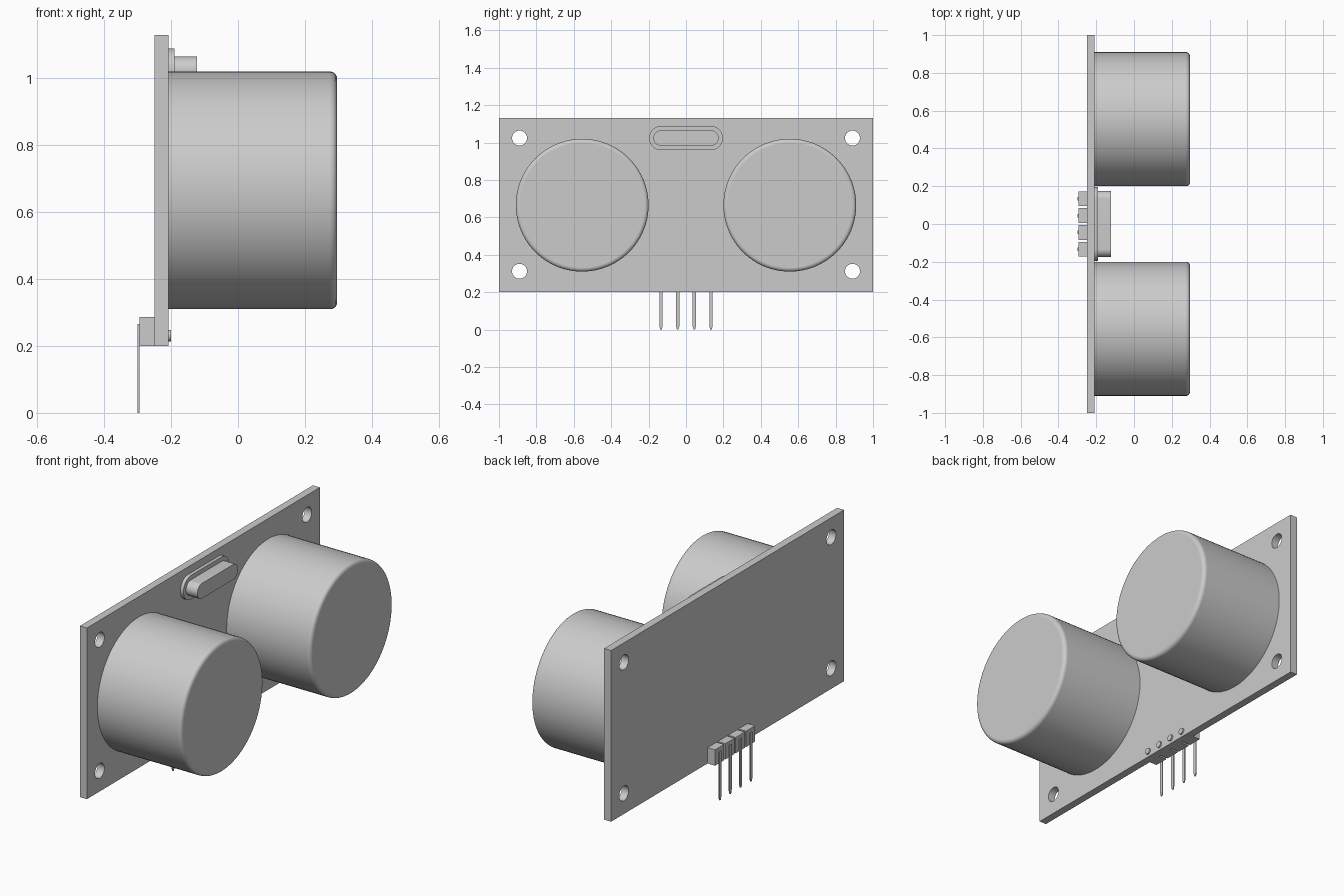
import bpy
from math import cos, sin, pi, radians

cube = bpy.data.objects.get("Cube")
if cube:
    bpy.data.objects.remove(cube, do_unlink=True)

grey = bpy.data.materials.new("light grey")
grey.use_nodes = True
colour = (0.6, 0.6, 0.6, 1)
grey.diffuse_color = colour
grey.node_tree.nodes["Principled BSDF"].inputs["Base Color"].default_value = colour


def finish(obj, name):
    obj.name = name
    obj.data.materials.clear()
    obj.data.materials.append(grey)
    bpy.ops.object.shade_smooth_by_angle(angle=radians(35))


def arc(y, z, r, start, end, steps):
    angles = [start + (end - start) * i / steps for i in range(steps + 1)]
    return [(y + r * cos(a), z + r * sin(a)) for a in angles]


def circle(y, z, r):
    return arc(y, z, r, 0, 2 * pi, 40)[:-1]


def stadium(z, half_length, r):
    c = half_length - r
    return arc(c, z, r, -pi / 2, pi / 2, 20) + arc(-c, z, r, pi / 2, 3 * pi / 2, 20)


def rectangle(y0, y1, z0, z1):
    return [(y0, z0), (y1, z0), (y1, z1), (y0, z1)]


def slab(name, x0, x1, *outlines):
    """Extrude outlines drawn in the y-z plane from x0 to x1; inner ones are holes."""
    curve = bpy.data.curves.new(name, "CURVE")
    curve.dimensions = "2D"
    curve.fill_mode = "BOTH"
    curve.extrude = (x1 - x0) / 2
    for outline in outlines:
        spline = curve.splines.new("POLY")
        spline.points.add(len(outline) - 1)
        for point, (y, z) in zip(spline.points, outline):
            point.co = (y, z, 0, 1)
        spline.use_cyclic_u = True
    obj = bpy.data.objects.new(name, curve)
    bpy.context.collection.objects.link(obj)
    obj.location.x = (x0 + x1) / 2
    obj.rotation_euler = (pi / 2, 0, pi / 2)
    bpy.ops.object.select_all(action="DESELECT")
    obj.select_set(True)
    bpy.context.view_layer.objects.active = obj
    bpy.ops.object.convert(target="MESH")
    finish(bpy.context.object, name)


# Circuit board with four mounting holes
holes = [circle(y, z, 0.04) for y in (-0.89, 0.89) for z in (0.312, 1.024)]
slab("circuit_board", -0.25, -0.208, rectangle(-1, 1, 0.2, 1.13), *holes)

# Two round cans with softened rims, seated slightly into the board
for side, y in (("left", 0.555), ("right", -0.555)):
    bpy.ops.mesh.primitive_cylinder_add(vertices=96, radius=0.355, depth=0.525,
                                        location=(0.0335, y, 0.665),
                                        rotation=(0, pi / 2, 0))
    can = bpy.context.object
    bevel = can.modifiers.new("rim", "BEVEL")
    bevel.width = 0.02
    bevel.segments = 5
    bevel.limit_method = "ANGLE"
    finish(can, "sensor_can_" + side)

# Oscillator: flange and raised housing
slab("oscillator_flange", -0.208, -0.19, stadium(1.024, 0.197, 0.065))
slab("oscillator_housing", -0.19, -0.122, stadium(1.024, 0.175, 0.041))

# Pin header: block, flat pointed pin and solder stub for each of four pins
for i in range(4):
    y = (i - 1.5) * 0.089
    slab(f"header_block_{i + 1}", -0.295, -0.25, rectangle(y - 0.039, y + 0.039, 0.2, 0.286))
    w, tip = 0.009, 0.004
    pin = [(y - tip, 0), (y + tip, 0), (y + w, 0.02), (y + w, 0.265),
           (y - w, 0.265), (y - w, 0.02)]
    slab(f"header_pin_{i + 1}", -0.3, -0.294, pin)
    slab(f"solder_stub_{i + 1}", -0.208, -0.2, circle(y, 0.231, 0.017))
